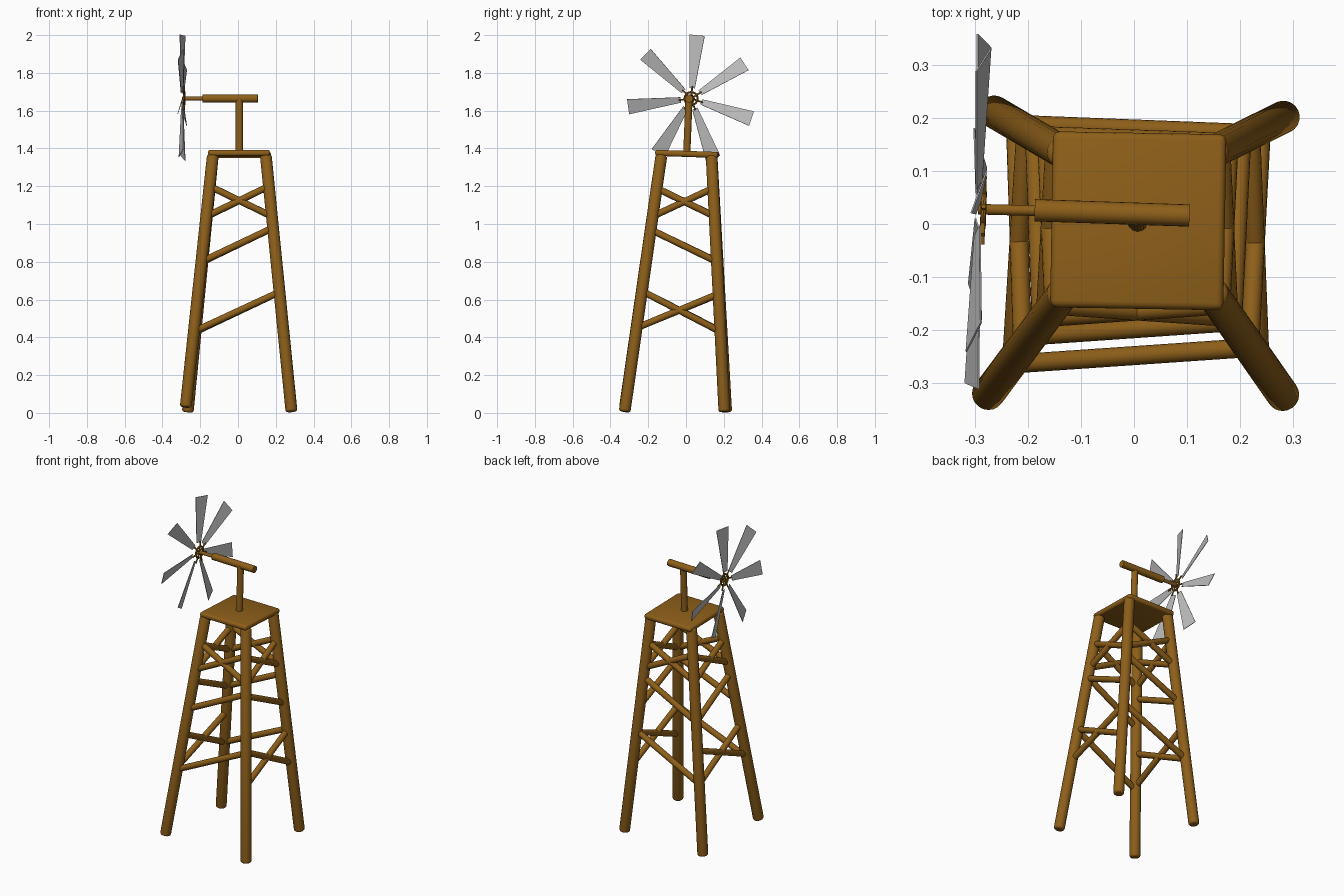
import bpy, bmesh, math
from mathutils import Vector, Matrix

cube = bpy.data.objects.get("Cube")
if cube:
    bpy.data.objects.remove(cube, do_unlink=True)


def material(name, rgb):
    m = bpy.data.materials.new(name)
    m.use_nodes = True
    m.diffuse_color = (*rgb, 1)
    m.node_tree.nodes["Principled BSDF"].inputs["Base Color"].default_value = (*rgb, 1)
    return m


WOOD = material("brown wood", (0.27, 0.115, 0.01))
METAL = material("grey metal", (0.5, 0.5, 0.5))


def finish(name, bm, mat, smooth=True):
    bmesh.ops.recalc_face_normals(bm, faces=bm.faces)
    mesh = bpy.data.meshes.new(name)
    bm.to_mesh(mesh)
    bm.free()
    mesh.materials.append(mat)
    ob = bpy.data.objects.new(name, mesh)
    bpy.context.collection.objects.link(ob)
    if smooth:
        bpy.ops.object.select_all(action='DESELECT')
        ob.select_set(True)
        bpy.context.view_layer.objects.active = ob
        bpy.ops.object.shade_smooth_by_angle(angle=math.radians(40))
    return ob


def rod(name, a, b, radius, bevel=0.0, sides=20):
    """Round bar from a to b, optionally with softened ends."""
    a, b = Vector(a), Vector(b)
    d = b - a
    bm = bmesh.new()
    bmesh.ops.create_cone(bm, cap_ends=True, segments=sides, radius1=radius,
                          radius2=radius, depth=d.length)
    if bevel:
        rims = [e for e in bm.edges if abs(e.verts[0].co.z - e.verts[1].co.z) < 1e-5]
        bmesh.ops.bevel(bm, geom=rims, offset=bevel, segments=3, affect='EDGES', profile=0.5)
    rot = d.to_track_quat('Z', 'Y').to_matrix().to_4x4()
    bm.transform(Matrix.Translation((a + b) / 2) @ rot)
    return finish(name, bm, WOOD)


# Splayed legs: foot and top of each
legs = {
    "front_right": (Vector((-0.277, -0.323, 0.03)), Vector((-0.133, -0.13, 1.365))),
    "front_left": (Vector((0.283, -0.325, 0.006)), Vector((0.147, -0.13, 1.365))),
    "back_right": (Vector((-0.266, 0.213, 0.004)), Vector((-0.133, 0.135, 1.365))),
    "back_left": (Vector((0.284, 0.203, 0.006)), Vector((0.147, 0.135, 1.365))),
}
for name, (foot, top) in legs.items():
    rod(name + "_leg", foot, top, 0.031, bevel=0.012)


def on_leg(name, z):
    foot, top = legs[name]
    return foot.lerp(top, (z - foot.z) / (top.z - foot.z))


def brace(name, leg_a, za, leg_b, zb):
    rod(name, on_leg(leg_a, za), on_leg(leg_b, zb), 0.018, bevel=0.004, sides=16)


# Front and back bracing: two parallel diagonals and a cross above
for side in ("front", "back"):
    r, l = side + "_right", side + "_left"
    brace(side + "_lower_brace", r, 0.43, l, 0.64)
    brace(side + "_middle_brace", r, 0.80, l, 0.98)
    brace(side + "_upper_cross_a", r, 1.04, l, 1.20)
    brace(side + "_upper_cross_b", r, 1.20, l, 1.04)

# Side bracing: lower cross, one diagonal, upper cross
for side in ("right", "left"):
    f, b = "front_" + side, "back_" + side
    brace(side + "_lower_cross_a", f, 0.45, b, 0.63)
    brace(side + "_lower_cross_b", f, 0.645, b, 0.43)
    brace(side + "_middle_brace", f, 0.97, b, 0.80)
    brace(side + "_upper_cross_a", f, 1.04, b, 1.19)
    brace(side + "_upper_cross_b", f, 1.19, b, 1.04)

# Platform with rounded edges, slightly tilted
bm = bmesh.new()
bmesh.ops.create_cube(bm, size=1)
bmesh.ops.scale(bm, vec=(0.328, 0.333, 0.032), verts=bm.verts)
bmesh.ops.bevel(bm, geom=bm.edges[:], offset=0.013, segments=3, affect='EDGES', profile=0.5)
bm.transform(Matrix.Translation((0.008, 0.006, 1.371))
             @ Matrix.Rotation(math.radians(-2), 4, 'X')
             @ Matrix.Rotation(math.radians(-1), 4, 'Z'))
finish("platform", bm, WOOD)

# Mast, head beam and fan shaft
rod("mast", (0.007, 0.004, 1.37), (0.007, 0.016, 1.665), 0.019)
rod("head_beam", (-0.188, 0.026, 1.664), (0.105, 0.016, 1.664), 0.021)
rod("fan_shaft", (-0.295, 0.028, 1.664), (-0.18, 0.025, 1.664), 0.010)

# Fan frame: local z runs along the shaft, away from the tower
COUNT = 7
axis = Vector((-1, 0.035, 0)).normalized()
up = Vector((0, 0, 1))
across = up.cross(axis)
hub = Vector((-0.285, 0.027, 1.664))
frame = Matrix((across, up, axis)).transposed().to_4x4()
frame.translation = hub


def fan_angle(i):
    return math.radians(95.5) + i * math.tau / COUNT


# Hub ring with spokes holding the blades
bm = bmesh.new()
MAJOR, MINOR, TUBE = 28, 8, 0.0055
rings = []
for i in range(MAJOR):
    t = i * math.tau / MAJOR
    ring = []
    for j in range(MINOR):
        s = j * math.tau / MINOR
        rad = 0.034 + TUBE * math.cos(s)
        ring.append(bm.verts.new((rad * math.cos(t), rad * math.sin(t), TUBE * math.sin(s))))
    rings.append(ring)
for i in range(MAJOR):
    p, q = rings[i], rings[(i + 1) % MAJOR]
    for j in range(MINOR):
        k = (j + 1) % MINOR
        bm.faces.new((p[j], q[j], q[k], p[k]))
bm.transform(frame)
finish("hub_ring", bm, WOOD)

for i in range(COUNT):
    a = fan_angle(i)
    ray = Vector((math.cos(a), math.sin(a), 0))
    rod(f"spoke_{i + 1}", hub, frame @ (ray * 0.066), 0.0045, sides=10)

# Thin tapered blades, pitched about their own length
for i in range(COUNT):
    bm = bmesh.new()
    bmesh.ops.create_cube(bm, size=1)
    for v in bm.verts:
        tip = v.co.x > 0
        v.co = Vector((0.337 if tip else 0.056,
                       math.copysign(0.042 if tip else 0.015, v.co.y),
                       math.copysign(0.0015, v.co.z)))
    bm.transform(frame @ Matrix.Translation((0, 0, 0.010))
                 @ Matrix.Rotation(fan_angle(i), 4, 'Z')
                 @ Matrix.Rotation(math.radians(-18), 4, 'X'))
    finish(f"blade_{i + 1}", bm, METAL, smooth=False)
